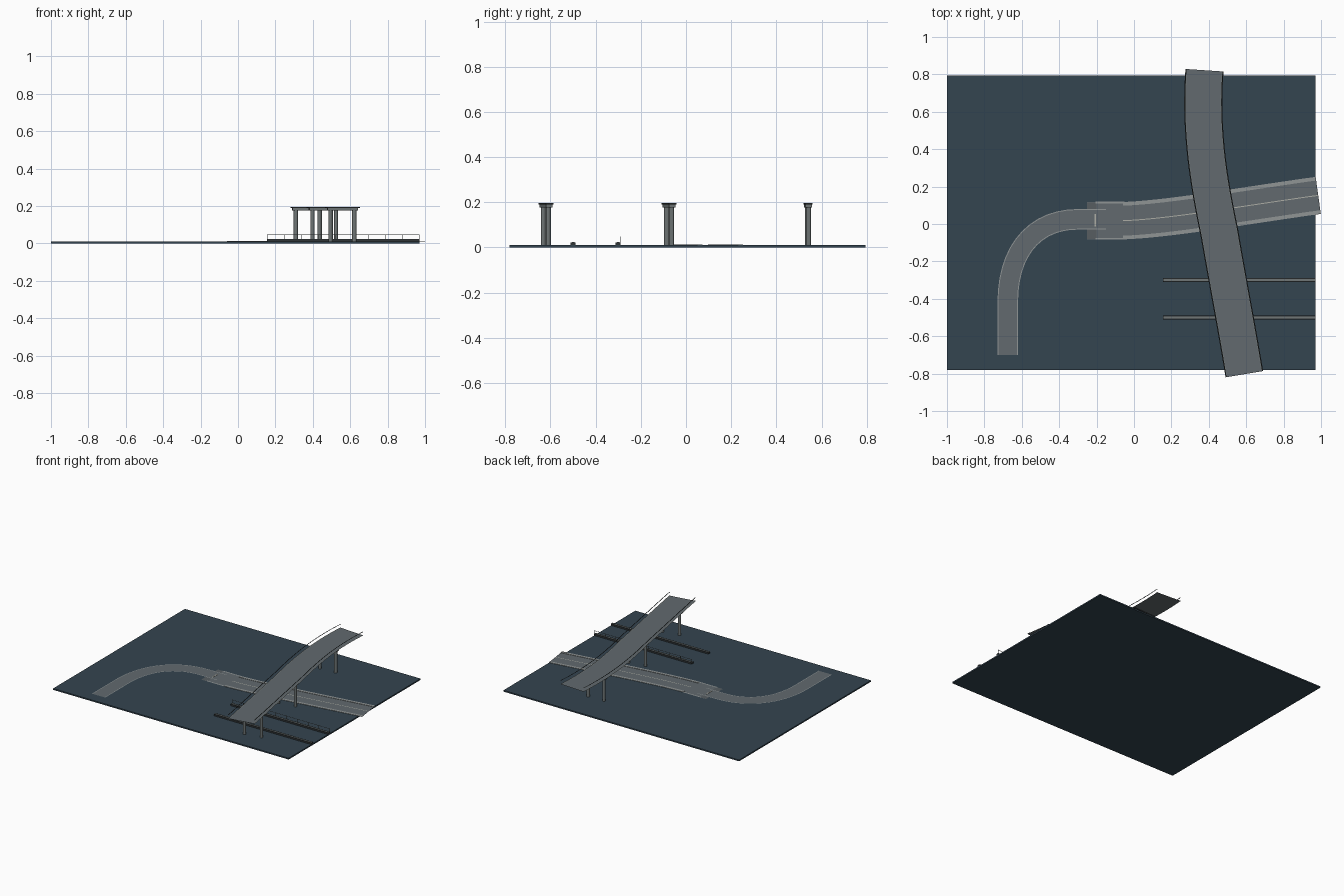
import bpy, bmesh, math
from mathutils import Vector
from mathutils.geometry import interpolate_bezier

if "Cube" in bpy.data.objects:
    bpy.data.objects.remove(bpy.data.objects["Cube"])


def material(name, rgb):
    m = bpy.data.materials.new(name)
    m.diffuse_color = (*rgb, 1)
    m.use_nodes = True
    m.node_tree.nodes["Principled BSDF"].inputs["Base Color"].default_value = m.diffuse_color
    return m


GROUND = material("slate ground", (0.034, 0.058, 0.080))
ASPHALT = material("asphalt grey", (0.122, 0.144, 0.158))
PAD = material("dark asphalt", (0.095, 0.11, 0.12))
KERB = material("kerb grey", (0.28, 0.30, 0.30))
PAINT = material("pale paint", (0.42, 0.42, 0.38))
CONCRETE = material("pier concrete", (0.16, 0.18, 0.18))
STEEL = material("dark steel", (0.03, 0.035, 0.037))


def finish(name, bm, mat):
    mesh = bpy.data.meshes.new(name)
    bm.to_mesh(mesh)
    bm.free()
    mesh.materials.append(mat)
    ob = bpy.data.objects.new(name, mesh)
    bpy.context.collection.objects.link(ob)
    return ob


def box(name, centre, size, mat, angle=0):
    bm = bmesh.new()
    bmesh.ops.create_cube(bm, size=1)
    bmesh.ops.scale(bm, vec=size, verts=bm.verts)
    ob = finish(name, bm, mat)
    ob.location = centre
    ob.rotation_euler.z = angle
    return ob


def curve(*beziers, steps=14):
    """Sampled centre line from cubic segments given as four (x, y) points."""
    pts = []
    for seg in beziers:
        s = interpolate_bezier(*[Vector((*p, 0)) for p in seg], steps)
        pts += s[1:] if pts else s
    return pts


def frame(path, i):
    d = (path[min(i + 1, len(path) - 1)] - path[max(i - 1, 0)]).normalized()
    return d, Vector((-d.y, d.x, 0))


def ribbon(name, path, a, b, z, mat, dashed=False):
    """Flat strip between side offsets a and b (left is positive)."""
    bm = bmesh.new()
    rows = []
    for i, p in enumerate(path):
        n = frame(path, i)[1]
        rows.append([bm.verts.new((p.x + n.x * o, p.y + n.y * o, z)) for o in (a, b)])
    for i in range(len(rows) - 1):
        if not dashed or i % 2 == 0:
            bm.faces.new((rows[i][1], rows[i + 1][1], rows[i + 1][0], rows[i][0]))
    bmesh.ops.recalc_face_normals(bm, faces=bm.faces)
    for f in bm.faces:
        f.normal_update()
        if f.normal.z < 0:
            f.normal_flip()
    return finish(name, bm, mat)


# Ground slab
box("ground", (-0.015, 0.007, 0.005), (1.97, 1.575, 0.01), GROUND)

# Main road with raised pavements
main = curve(((-0.25, 0.018), (-0.18, 0.018), (-0.12, 0.018), (-0.05, 0.018)),
             ((-0.05, 0.018), (0.20, 0.028), (0.60, 0.10), (0.985, 0.153)), steps=24)
body = [p for p in main if p.x > -0.06]
ribbon("main_road", main, 0.1, -0.1, 0.0112, ASPHALT)
ribbon("junction_pad", [Vector((-0.25, 0.018, 0)), Vector((-0.20, 0.018, 0))],
       0.098, -0.098, 0.0116, PAD)
for side, s in (("left", 1), ("right", -1)):
    walk = ribbon(side + "_pavement", body, s * 0.1, s * 0.08, 0.0138, KERB)
    solid = walk.modifiers.new("thickness", "SOLIDIFY")
    solid.thickness = 0.0025
    ribbon(side + "_junction_edge", [p for p in main if -0.21 < p.x < -0.04],
           s * 0.102, s * 0.092, 0.0125, KERB)
ribbon("main_centre_line", body, 0.0025, -0.0025, 0.0122, PAINT)

# Curved side road
bend = curve(((-0.675, -0.7), (-0.675, -0.6), (-0.675, -0.5), (-0.675, -0.42)),
             ((-0.675, -0.42), (-0.675, -0.14), (-0.53, 0.025), (-0.30, 0.025)),
             ((-0.30, 0.025), (-0.25, 0.025), (-0.20, 0.025), (-0.15, 0.025)))
ribbon("side_road", bend, 0.053, -0.053, 0.0120, ASPHALT)
for side, s in (("left", 1), ("right", -1)):
    ribbon(side + "_side_road_line", bend, s * 0.055, s * 0.050, 0.0126, KERB)
box("stop_line", (-0.207, 0.02, 0.0128), (0.007, 0.065, 0.002), PAINT)

# Elevated deck and its edge rails
deck = curve(((0.59, -0.803), (0.548, -0.55), (0.50, -0.30), (0.457, -0.05)),
             ((0.457, -0.05), (0.41, 0.18), (0.35, 0.48), (0.377, 0.822)), steps=20)
ribbon("bridge_deck", deck, 0.098, -0.098, 0.1968, ASPHALT)
for side, s in (("left", 1), ("right", -1)):
    ribbon(side + "_deck_kerb", deck, s * 0.101, s * 0.093, 0.1975, CONCRETE)
    ribbon(side + "_deck_rail", deck, s * 0.102, s * 0.096, 0.224, STEEL)

# Bridge piers: two columns, cross beam and bearing plate at each support
for k, y in enumerate((-0.62, -0.075, 0.54)):
    i = min(range(len(deck)), key=lambda j: abs(deck[j].y - y))
    d, n = frame(deck, i)
    j = i + 1 if deck[i].y < y else i - 1
    p = deck[i].lerp(deck[j], (y - deck[i].y) / (deck[j].y - deck[i].y))
    angle = math.atan2(-n.y, -n.x)
    for s in (-1, 1):
        bm = bmesh.new()
        bmesh.ops.create_cone(bm, cap_ends=True, segments=12, radius1=0.011,
                              radius2=0.011, depth=0.17)
        col = finish(f"pier_column_{k}_{s}", bm, CONCRETE)
        col.location = (p.x + n.x * s * 0.064, p.y + n.y * s * 0.064, 0.093)
    box(f"pier_beam_{k}", (p.x, p.y, 0.183), (0.165, 0.028, 0.014), CONCRETE, angle)
    box(f"bearing_plate_{k}", (p.x, p.y, 0.193), (0.185, 0.034, 0.006), STEEL, angle)

# Low barriers, each a dark plinth with a grey top strip
for k, y in enumerate((-0.5, -0.3)):
    box(f"barrier_plinth_{k}", (0.563, y, 0.016), (0.815, 0.022, 0.012), STEEL)
    box(f"barrier_top_{k}", (0.563, y, 0.0225), (0.815, 0.011, 0.002), CONCRETE)

# Thin fence along the rear barrier
for k in range(10):
    box(f"fence_post_{k}", (0.16 + k * 0.09, -0.291, 0.033), (0.003, 0.003, 0.03), CONCRETE)
box("fence_wire", (0.563, -0.291, 0.046), (0.815, 0.002, 0.002), CONCRETE)
